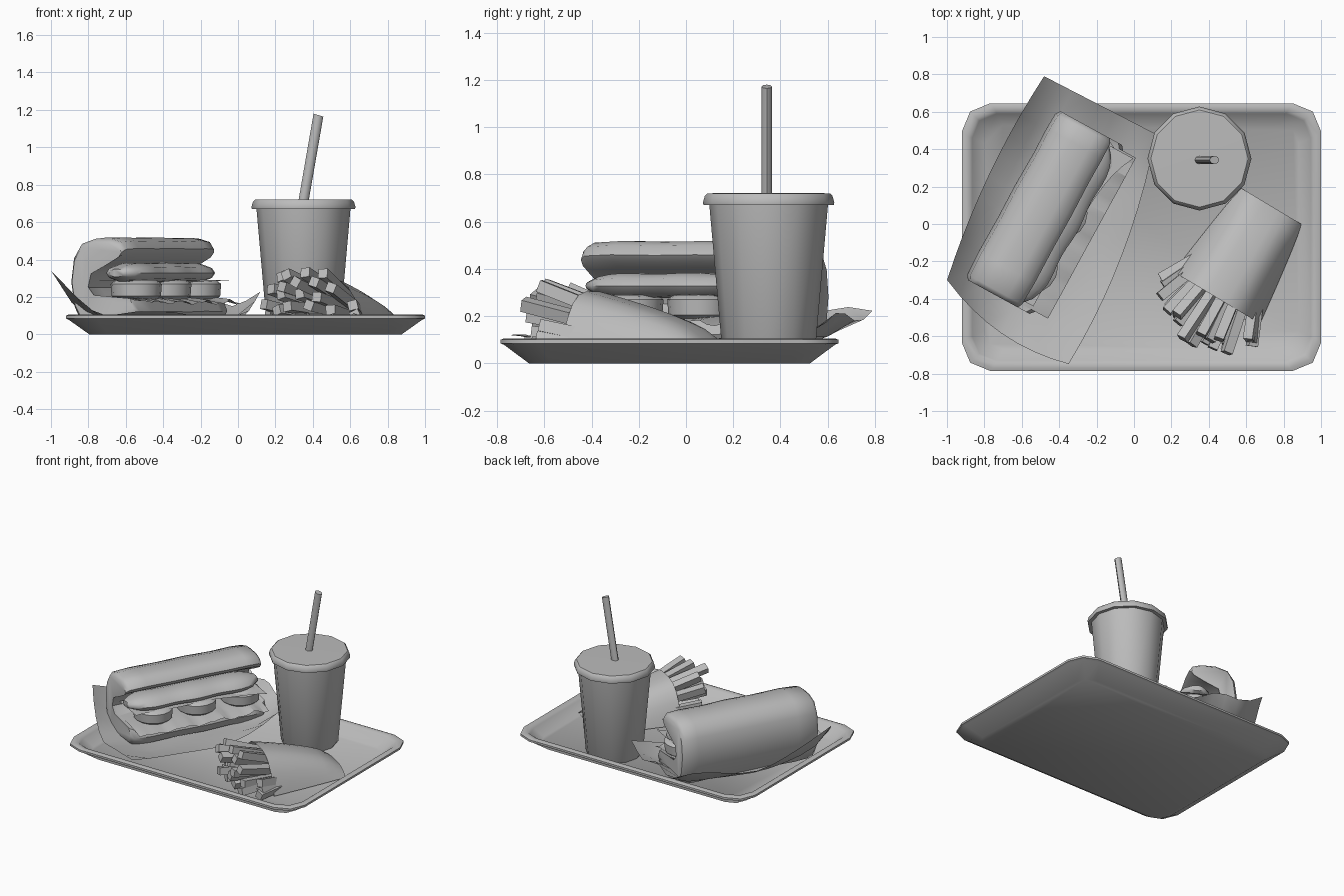
import bpy, bmesh, math, random
from mathutils import Vector

if "Cube" in bpy.data.objects:
    bpy.data.objects.remove(bpy.data.objects["Cube"])

random.seed(4)
grey = bpy.data.materials.new("plain_grey")
grey.diffuse_color = (0.5, 0.5, 0.5, 1)
grey.use_nodes = True
grey.node_tree.nodes["Principled BSDF"].inputs["Base Color"].default_value = grey.diffuse_color


def build(name, verts, faces, angle=40, closed=True):
    me = bpy.data.meshes.new(name)
    me.from_pydata([tuple(v) for v in verts], [], faces)
    bm = bmesh.new()
    bm.from_mesh(me)
    if closed:
        bmesh.ops.recalc_face_normals(bm, faces=bm.faces)
    bm.to_mesh(me)
    bm.free()
    me.materials.append(grey)
    ob = bpy.data.objects.new(name, me)
    bpy.context.collection.objects.link(ob)
    if angle:
        bpy.ops.object.select_all(action='DESELECT')
        ob.select_set(True)
        bpy.context.view_layer.objects.active = ob
        bpy.ops.object.shade_smooth_by_angle(angle=math.radians(angle))
    return ob


def loft(name, rings, angle=40):
    """Skin a list of equal-sized rings and cap both ends."""
    n = len(rings[0])
    verts = [p for r in rings for p in r]
    faces = [(k * n + i, k * n + (i + 1) % n, (k + 1) * n + (i + 1) % n, (k + 1) * n + i)
             for k in range(len(rings) - 1) for i in range(n)]
    faces += [tuple(range(n)), tuple(range(len(verts) - n, len(verts)))]
    return build(name, verts, faces, angle)


def sheet(name, f, ns, nt, angle=50):
    """Open grid surface from a function of s, t in 0..1."""
    verts = [f(i / ns, j / nt) for i in range(ns + 1) for j in range(nt + 1)]
    w = nt + 1
    faces = [(i * w + j, (i + 1) * w + j, (i + 1) * w + j + 1, i * w + j + 1)
             for i in range(ns) for j in range(nt)]
    return build(name, verts, faces, angle, closed=False)


def circle(c, r, z, n=12):
    return [(c[0] + r * math.cos(2 * math.pi * i / n),
             c[1] + r * math.sin(2 * math.pi * i / n), z) for i in range(n)]


# Tray: rounded rectangles lofted from the underside over the rim to the floor
def tray_ring(hx, hy, z, r):
    pts = []
    for q, (sx, sy) in enumerate([(1, 1), (-1, 1), (-1, -1), (1, -1)]):
        for k in range(3):
            a = math.radians(q * 90 + k * 45)
            pts.append((0.04 + sx * (hx - r) + r * math.cos(a),
                        -0.07 + sy * (hy - r) + r * math.sin(a), z))
    return pts


loft("tray", [tray_ring(*p) for p in [
    (.835, .595, 0, .10), (.945, .70, .078, .15), (.96, .715, .085, .15), (.96, .715, .1, .15),
    (.945, .70, .106, .15), (.92, .675, .104, .14), (.905, .66, .092, .13), (.84, .60, .03, .10)]], 55)

# Drink: cup, lid and leaning straw
CUP = (.35, .35)
loft("cup", [circle(CUP, r, z) for r, z in [(.185, .028), (.196, .045), (.252, .68)]])
loft("lid", [circle(CUP, r, z) for r, z in
             [(.25, .67), (.276, .67), (.278, .682), (.27, .71), (.26, .72), (.15, .721)]])
loft("straw", [[(x + .026 * math.cos(a), .342 + .022 * math.sin(a), z - .008 * math.cos(a))
                for a in [math.pi / 4 * i for i in range(8)]]
               for x, z in [(.348, .70), (.43, 1.172)]], 50)


# Sandwich frame: u runs along the roll, v toward its open side
def P(u, v, z):
    return (-.51 + .48 * u + .877 * v, .08 + .877 * u - .48 * v, z)


# Wrapper: crumpled sheet with bowed edges and raised corners
CORNERS = [((-.568, -.247), .34), ((-.65, .539), .13), ((.637, -.315), .21), ((.653, .36), .2)]


def wrapper(s, t):
    w = [(1 - s) * (1 - t), (1 - s) * t, s * (1 - t), s * t]
    u = sum(k * c[0][0] for k, c in zip(w, CORNERS))
    v = sum(k * c[0][1] for k, c in zip(w, CORNERS))
    z = sum(k * c[1] for k, c in zip(w, CORNERS))
    a, b = abs(2 * s - 1), abs(2 * t - 1)
    low = .5 - .35 * t + .55 * s ** 4
    rise = max(a, b) ** 2.5 * (low + (1 - low) * min(a, b) ** 1.5)
    v += (1 - a * a) * (.06 * t - .04 * (1 - t))
    u -= (1 - b * b) * .07 * (1 - s)
    fold = (.01 + .02 * s ** 4) * math.sin(9 * s + 11 * t) * max(a, b) ** 2
    return P(u, v, .043 + (z - .043) * rise + fold)


sheet("wrapper", wrapper, 10, 8)

# Roll: C-shaped section, open toward +v
SECTION = [(.22, .06), (-.10, .05), (-.15, .14), (-.172, .28), (-.155, .41), (-.105, .49),
           (-.02, .518), (.08, .518), (.145, .50), (.172, .46), (.15, .43), (.06, .38),
           (-.04, .33), (-.06, .25), (-.02, .20), (.23, .18), (.255, .12)]
rings = []
for u, k in [(-.515, .88), (-.49, .97), (-.36, 1), (-.15, .985), (.05, 1), (.25, .975),
             (.40, .99), (.49, .97), (.515, .88)]:
    rings.append([P(u, .02 + (v - .02) * k, .28 + (z - .28) * k) for v, z in SECTION])
loft("roll", rings, 50)

# Wavy filling on top of the slices
rings = []
for i in range(19):
    u = -.49 + .98 * i / 18
    end = (1 - abs(u / .505) ** 6) ** .5
    k = max(end, .3) * (1 + .05 * math.cos(u * 19))
    rings.append([P(u, .11 + .125 * k * math.cos(a), .328 + .055 * k * math.sin(a))
                  for a in [math.pi / 5 * j for j in range(10)]])
loft("filling", rings, 60)

# Three thick round slices
for i, u in enumerate((-.29, .04, .37)):
    c = P(u, .12, 0)
    loft(f"slice_{i}", [circle(c, r, z, 16) for r, z in
                        [(.10, .18), (.132, .205), (.137, .27), (.11, .29)]])

# Thin sheet under the filling, with a pointed corner at one end
sheet("upper_leaf", lambda s, t: P(-.47 + .95 * s, -.03 + t * (.255 + .09 * s ** 6),
                                   .287 + .004 * math.sin(14 * s)), 14, 2)


# Ragged leaf over the lower half
def leaf(s, t):
    jag = (.008 * math.sin(s * 23) + .006 * math.sin(s * 51)) * (.5 + s)
    return P(-.49 + .98 * s, -.02 + .345 * t, .2 - .03 * t ** 3 + jag * t ** 2)


sheet("lower_leaf", leaf, 26, 4, 25)


# Fries frame: a runs toward the mouth, b across
def Q(a, b, z):
    return Vector((.735 - .513 * a + .858 * b, .095 - .858 * a - .513 * b, z))


# Carton: a bulging wedge tube, pinched at the back and arched open at the mouth
def carton_top(s, t):
    b = math.sin((t - .5) * math.pi)
    w = .187 + .083 * s ** .8
    h = .06 + .205 * s ** .65
    return Q(.57 * s, b * w, .04 + h * (1 - abs(b) ** 3.4))


def carton_base(s, t):
    b = math.sin((t - .5) * math.pi)
    return Q(.57 * s + .05 * s * (1 - b * b), b * (.187 + .083 * s ** .8), .038 + .002 * b * b)


sheet("carton_top", carton_top, 8, 14, 60)
sheet("carton_base", carton_base, 8, 14)


# Fries: square sticks fanning out of the mouth in rows
def stick(name, p, q, r):
    d = (q - p).normalized()
    x = d.cross(Vector((0, 0, 1))).normalized()
    y = x.cross(d)
    roll = random.uniform(-.5, .5)
    offs = [(x * math.cos(c) + y * math.sin(c)) * r * 1.414
            for c in [roll + math.pi / 4 + math.pi / 2 * i for i in range(4)]]
    loft(name, [[p + o for o in offs], [q + o for o in offs]], 0)


ROWS = [(6, .075, .085, .30), (6, .11, .15, .29), (5, .14, .215, .25), (5, .17, .275, .20),
        (4, .19, .325, .13)]
n = 0
for count, z0, z1, span in ROWS:
    for i in range(count):
        b = span * (2 * i / (count - 1) - 1) + random.uniform(-.015, .015)
        tip = .83 - 1.5 * b * b + random.uniform(-.06, .03)
        zt = z1 - .7 * b * b + random.uniform(-.012, .012)
        zb = max(z0 - .8 * b * b, .074)
        stick(f"fry_{n}", Q(.36, b * .5, zb), Q(tip, b, max(zt, .08)), .026)
        n += 1
